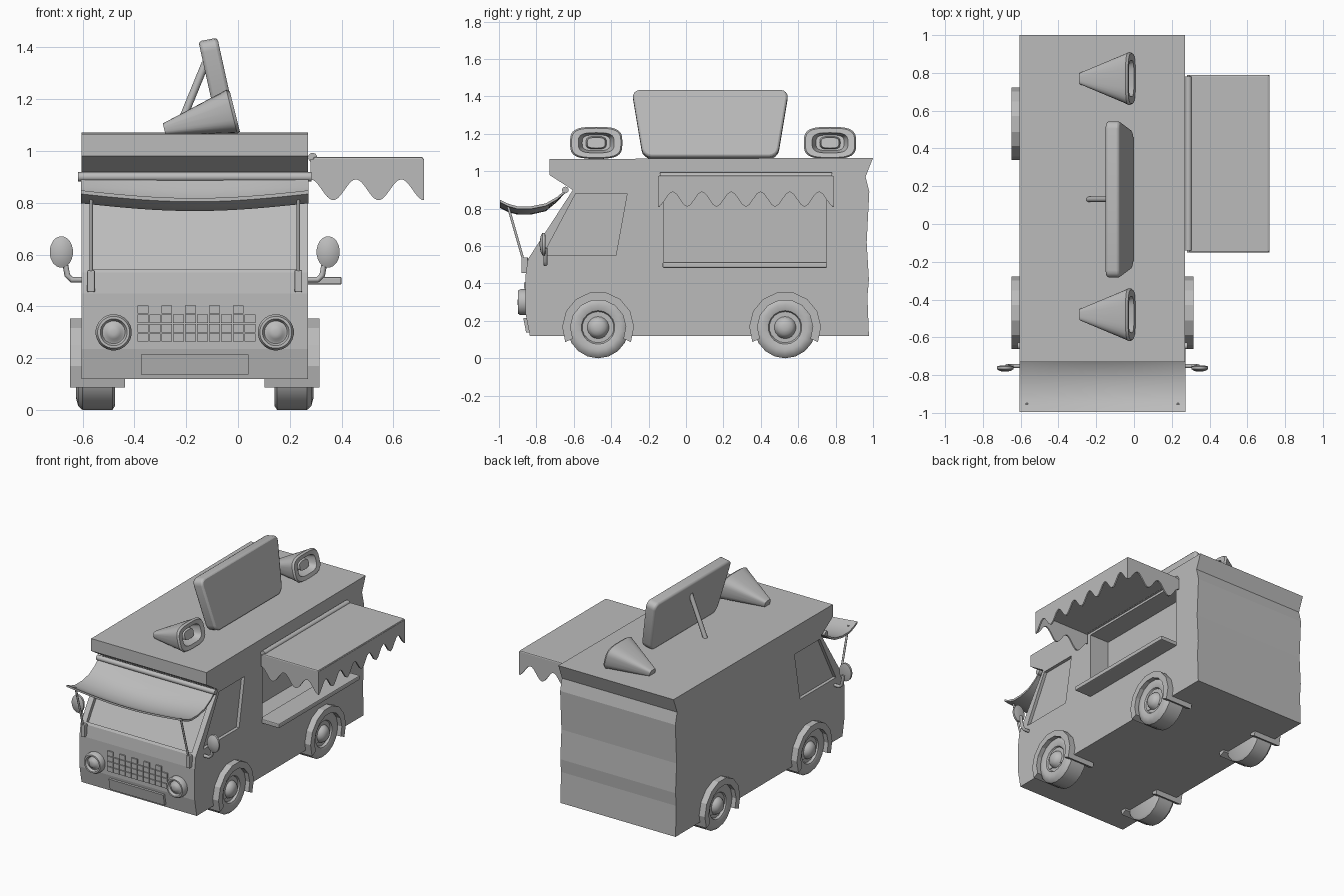
import bpy, bmesh
from math import sin, cos, pi, radians, copysign
from mathutils import Vector

cube = bpy.data.objects.get("Cube")
if cube:
    bpy.data.objects.remove(cube, do_unlink=True)

grey = bpy.data.materials.new("plain grey")
grey.use_nodes = True
COLOUR = (0.5, 0.5, 0.5, 1)
grey.diffuse_color = COLOUR
for node in grey.node_tree.nodes:
    if node.type == 'BSDF_PRINCIPLED':
        node.inputs["Base Color"].default_value = COLOUR

MID = -0.167          # centre plane of the van
HALF = 0.438          # half width of the van
SIDES = ((-1, "right"), (1, "left"))


def activate(ob):
    bpy.ops.object.select_all(action='DESELECT')
    ob.select_set(True)
    bpy.context.view_layer.objects.active = ob


def finish(name, bm, smooth=False):
    bmesh.ops.recalc_face_normals(bm, faces=bm.faces)
    mesh = bpy.data.meshes.new(name)
    bm.to_mesh(mesh)
    bm.free()
    mesh.materials.append(grey)
    ob = bpy.data.objects.new(name, mesh)
    bpy.context.collection.objects.link(ob)
    if smooth:
        activate(ob)
        bpy.ops.object.shade_smooth_by_angle(angle=radians(40))
    return ob


def loft(name, rings, smooth=False):
    """Skin closed rings of points and cap both ends."""
    bm = bmesh.new()
    rows = [[bm.verts.new(p) for p in ring] for ring in rings]
    n = len(rows[0])
    for a, b in zip(rows, rows[1:]):
        for i in range(n):
            j = (i + 1) % n
            bm.faces.new((a[i], a[j], b[j], b[i]))
    bm.faces.new(rows[0])
    bm.faces.new(rows[-1])
    return finish(name, bm, smooth)


def prism(name, profile, x0, x1):
    return loft(name, [[(x, y, z) for y, z in profile] for x in (x0, x1)])


def box(name, x, y, z, bevel=0):
    ob = prism(name, [(y[0], z[0]), (y[1], z[0]), (y[1], z[1]), (y[0], z[1])], *x)
    if bevel:
        mod = ob.modifiers.new("rounding", 'BEVEL')
        mod.width, mod.segments = bevel, 2
    return ob


def lathe(name, profile, origin, axis, sign=1, seg=20, tall=1):
    """Turn (along, radius) points about the x or y axis."""
    rings = []
    for a, r in profile:
        ring = []
        for k in range(seg):
            t = 2 * pi * (k + 0.5) / seg
            u, v = r * cos(t), r * sin(t) * tall
            p = (sign * a, u, v) if axis == 'x' else (u, sign * a, v)
            ring.append(Vector(origin) + Vector(p))
        rings.append(ring)
    return loft(name, rings, True)


def tube(name, points, radius, seg=10):
    """Straight round rods joined end to end."""
    pts = [Vector(p) for p in points]
    rings = []
    for i, p in enumerate(pts):
        d = (pts[min(i + 1, len(pts) - 1)] - pts[max(i - 1, 0)]).normalized()
        ref = Vector((0, 1, 0)) if abs(d.y) < 0.8 else Vector((1, 0, 0))
        u = d.cross(ref).normalized()
        v = d.cross(u)
        rings.append([p + radius * (u * cos(2 * pi * k / seg) + v * sin(2 * pi * k / seg))
                      for k in range(seg)])
    return loft(name, rings, True)


# Van shell from its side profile
shell = [(-0.835, 0.12), (-0.857, 0.235), (-0.857, 0.45), (-0.845, 0.53), (-0.605, 0.90),
         (-0.73, 0.98), (-0.73, 1.065), (1.0, 1.072), (0.96, 0.97), (0.98, 0.89),
         (0.966, 0.62), (0.978, 0.42), (0.97, 0.33), (0.978, 0.12)]
body = prism("van_body", shell, MID - HALF, MID + HALF)

# Recessed windscreen, cab windows and serving hatch
glass = [(-0.835, 0.545), (-0.635, 0.86)]
n = (0.845 * 0.025, -0.536 * 0.025)
screen = [(y - n[0], z - n[1]) for y, z in glass] + [(y + n[0], z + n[1]) for y, z in glass[::-1]]
cutters = [prism("windscreen_cutter", screen, MID - 0.40, MID + 0.40)]
pane = [(-0.765, 0.55), (-0.59, 0.88), (-0.315, 0.88), (-0.375, 0.55)]
for s, side in SIDES:
    cutters.append(prism(side + "_window_cutter", pane,
                         MID + s * (HALF - 0.022), MID + s * (HALF + 0.05)))
cutters.append(box("hatch_cutter", (0.12, 0.4), (-0.12, 0.75), (0.50, 0.95)))
for c in cutters:
    mod = body.modifiers.new("cut", 'BOOLEAN')
    mod.operation, mod.solver, mod.object = 'DIFFERENCE', 'EXACT', c
    activate(body)
    bpy.ops.object.modifier_apply(modifier=mod.name)
    bpy.data.objects.remove(c, do_unlink=True)

# Wheels and mudguards
tyre = [(-0.13, 0.15), (-0.12, 0.165), (-0.005, 0.165), (0.012, 0.15), (0.02, 0.12), (0.01, 0.09),
        (-0.005, 0.082), (-0.005, 0.06), (0.015, 0.052), (0.03, 0.038), (0.037, 0.015)]
for s, side in SIDES:
    for y, end in ((-0.47, "front"), (0.53, "rear")):
        lathe(f"{end}_{side}_wheel", tyre, (MID + s * HALF, y, 0.165), 'x', s, 18)
        arc = []
        for k in range(10):
            t = radians(-24 + 228 * k / 9)
            arc.append([(MID + s * x, y + r * cos(t), 0.165 + r * sin(t))
                        for x, r in ((0.27, 0.148), (0.482, 0.148), (0.482, 0.192), (0.27, 0.192))])
        loft(f"{end}_{side}_mudguard", arc)

# Headlights, mirrors and awning poles
lamp = [(0, 0.07), (0.03, 0.07), (0.044, 0.062), (0.044, 0.052), (0.028, 0.044),
        (0.03, 0.036), (0.042, 0.026), (0.046, 0.01)]
dome = [(-0.012, 0.03), (-0.008, 0.045), (0.006, 0.045), (0.016, 0.03), (0.02, 0.008)]
for s, side in SIDES:
    lathe(side + "_headlight", lamp, (MID + s * 0.313, -0.855, 0.30), 'y', -1, 24)
    lathe(side + "_mirror", dome, (MID + s * 0.515, -0.762, 0.61), 'y', -1, 20, 1.35)
    tube(side + "_mirror_arm", [(MID + s * x, -0.752, z) for x, z in
                                ((0.505, 0.59), (0.492, 0.52), (0.475, 0.503), (0.43, 0.503))], 0.011)
    px = MID + s * 0.40
    tube(side + "_awning_pole", [(px, -0.955, 0.825), (px, -0.868, 0.52)], 0.007)
    box(side + "_pole_bracket", (px - 0.015, px + 0.015), (-0.88, -0.845), (0.455, 0.54), 0.005)

# Grille tiles with an alternating top row, and the blank front plate
cols, left, step = 10, -0.39, 0.046
for c in range(cols):
    x = left + c * step
    for r in range(4):
        if r == 3 and c % 2:
            continue
        z = 0.262 + r * 0.036
        box("grille_tile", (x + 0.002, x + step - 0.002), (-0.866, -0.85), (z + 0.002, z + 0.034))
prism("front_plate", [(-0.855, 0.138), (-0.87, 0.215), (-0.85, 0.215), (-0.83, 0.138)], -0.375, 0.04)

# Sagging cloth over the windscreen and its roller
path = [(-0.64, 0.905), (-0.69, 0.862), (-0.75, 0.828), (-0.83, 0.812),
        (-0.90, 0.812), (-0.95, 0.826), (-0.995, 0.848)]
cloth = []
for k in range(17):
    u = k / 8 - 1
    ring = []
    for dz, pts in ((0, path), (-0.014, path[::-1])):
        for y, z in pts:
            drop = 0.03 * cos(u * pi / 2) * min(1, (-0.64 - y) / 0.12)
            ring.append((MID + u * 0.44, y, z + dz - drop))
    cloth.append(ring)
loft("windscreen_awning", cloth, True)
tube("windscreen_awning_roller", [(MID - 0.45, -0.645, 0.90), (MID + 0.45, -0.645, 0.90)], 0.018)

# Serving awning with a scalloped edge on three sides
box("hatch_awning_top", (0.29, 0.716), (-0.15, 0.79), (0.958, 0.977), 0.008)
tube("hatch_awning_roller", [(0.288, -0.14, 0.975), (0.288, 0.78, 0.975)], 0.018)


def valance(name, start, end, inward, waves):
    a, b, w = Vector(start), Vector(end), Vector(inward) * 0.01
    rings = []
    for k in range(49):
        t = k / 48
        p = a.lerp(b, t)
        low = Vector((0, 0, 0.85 - 0.04 * cos(2 * pi * waves * (1 - t))))
        top = Vector((0, 0, 0.968))
        rings.append([p + low, p + top, p + w + top, p + w + low])
    loft(name, rings, True)


valance("hatch_awning_front_scallops", (0.718, -0.15, 0), (0.718, 0.79, 0), (-1, 0, 0), 6)
valance("hatch_awning_near_scallops", (0.28, -0.15, 0), (0.718, -0.15, 0), (0, 1, 0), 2.5)
valance("hatch_awning_far_scallops", (0.28, 0.79, 0), (0.718, 0.79, 0), (0, -1, 0), 2.5)

# Serving shelf
box("serving_shelf", (0.25, 0.40), (-0.125, 0.755), (0.484, 0.514), 0.006)

# Leaning roof board with rounded corners, and its prop
bm = bmesh.new()
faces = []
for dx, dz in ((0, 0), (-0.073, -0.014)):
    faces.append([bm.verts.new((-0.22 * (z - 1.075) + dx, 0.13 + y, z + dz))
                  for y, z in ((-0.36, 1.078), (0.36, 1.078), (0.42, 1.437), (-0.42, 1.437))])
    bm.faces.new(faces[-1])
for i in range(4):
    j = (i + 1) % 4
    bm.faces.new((faces[0][i], faces[0][j], faces[1][j], faces[1][i]))
corners = [bm.edges.get((a, b)) for a, b in zip(*faces)]
bmesh.ops.bevel(bm, geom=corners, offset=0.045, segments=4, profile=0.5, affect='EDGES')
board = finish("roof_board", bm, True)
rim = board.modifiers.new("rounding", 'BEVEL')
rim.width, rim.segments = 0.012, 2
tube("roof_board_prop", [(-0.125, 0.13, 1.34), (-0.24, 0.13, 1.06)], 0.015)

# Horn speakers: tip, flare, lip, hollow throat and centre plug
sections = [(-0.285, 1.084, 0.03, 0.022), (-0.04, 1.148, 0.132, 0.08), (-0.024, 1.152, 0.14, 0.085),
            (-0.012, 1.152, 0.132, 0.078), (-0.014, 1.152, 0.096, 0.054), (-0.08, 1.152, 0.075, 0.042),
            (-0.08, 1.152, 0.055, 0.034), (-0.035, 1.152, 0.048, 0.028)]
for y, end in ((-0.48, "front"), (0.77, "rear")):
    rings = []
    for x, z, hy, hz in sections:
        ring = []
        for k in range(32):
            t = 2 * pi * k / 32
            py = hy * copysign(abs(cos(t)) ** 0.6, cos(t))
            pz = hz * copysign(abs(sin(t)) ** 0.6, sin(t))
            ring.append((x - 0.25 * pz, y + py, z + pz))
        rings.append(ring)
    loft(end + "_horn_speaker", rings, True)
